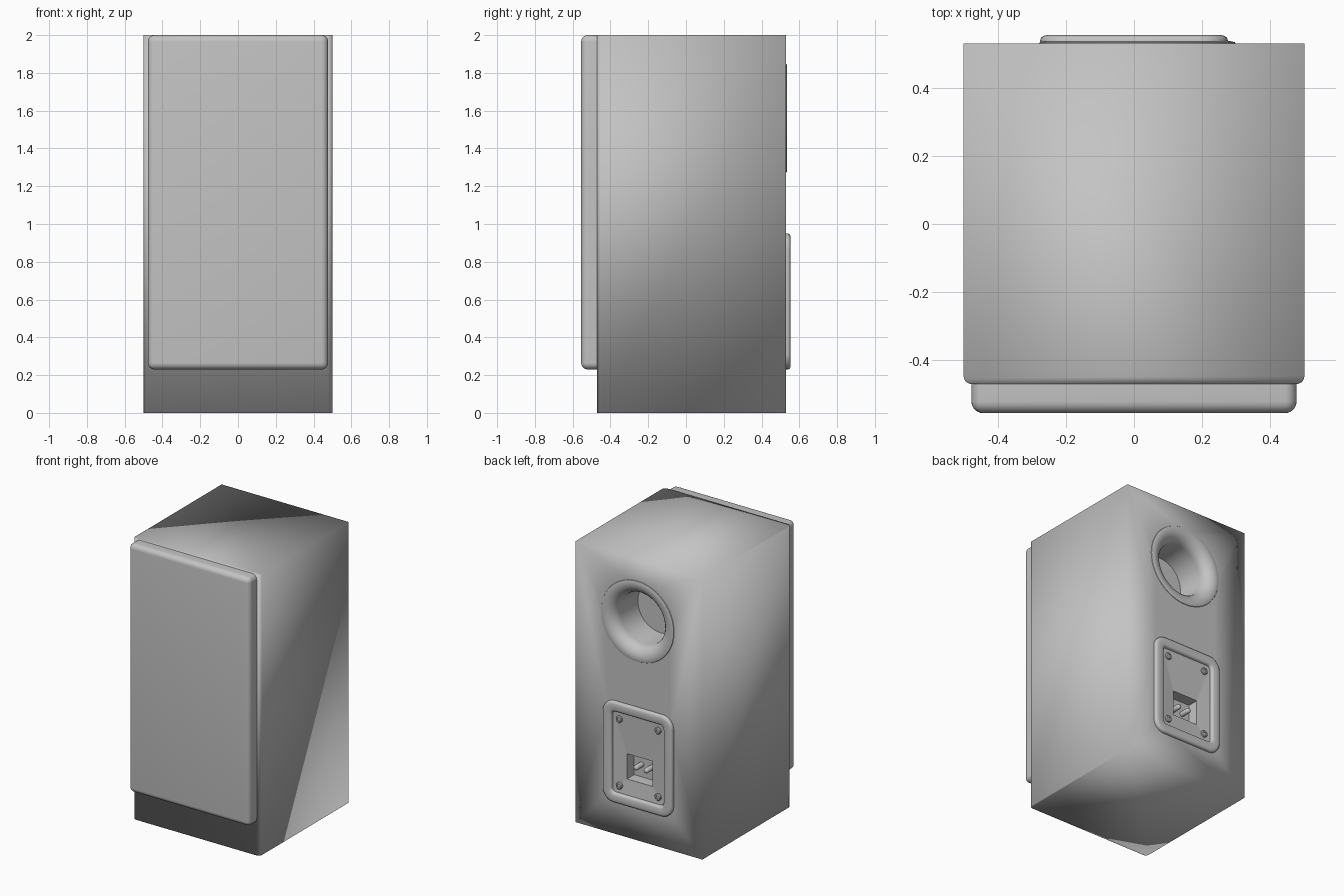
import bpy, bmesh
from math import sin, cos, pi, radians
from mathutils import Vector

cube = bpy.data.objects.get("Cube")
if cube:
    bpy.data.objects.remove(cube, do_unlink=True)

grey = bpy.data.materials.new("plain_grey")
grey.use_nodes = True
grey.diffuse_color = (0.55, 0.55, 0.55, 1)
grey.node_tree.nodes["Principled BSDF"].inputs["Base Color"].default_value = grey.diffuse_color

FRONT, BACK, TOP = -0.47, 0.53, 2.0


def finish(name, bm, angle=35):
    """Turn a bmesh into a shaded object; angle None smooths every edge."""
    mesh = bpy.data.meshes.new(name)
    bm.to_mesh(mesh)
    bm.free()
    mesh.materials.append(grey)
    obj = bpy.data.objects.new(name, mesh)
    bpy.context.collection.objects.link(obj)
    bpy.ops.object.select_all(action='DESELECT')
    obj.select_set(True)
    bpy.context.view_layer.objects.active = obj
    if angle is None:
        bpy.ops.object.shade_smooth()
    else:
        bpy.ops.object.shade_smooth_by_angle(angle=radians(angle))
    return obj


def ring(x, z, half_w, half_h, r, y, seg=6):
    """Rounded rectangle facing +y; a circle when r equals both halves."""
    pts = []
    for k, (su, sv) in enumerate([(1, 1), (-1, 1), (-1, -1), (1, -1)]):
        for i in range(seg + 1):
            a = (k + i / seg) * pi / 2
            u = su * (half_w - r) + r * cos(a)
            v = sv * (half_h - r) + r * sin(a)
            pts.append(Vector((x - u, y, z + v)))
    return pts


def circle(x, z, r, y, seg=6):
    return ring(x, z, r, r, r, y, seg)


def loft(name, loops):
    """Skin successive rings and cap the last one."""
    bm = bmesh.new()
    rows = [[bm.verts.new(p) for p in loop] for loop in loops]
    n = len(rows[0])
    for a, b in zip(rows, rows[1:]):
        for i in range(n):
            j = (i + 1) % n
            bm.faces.new((a[i], a[j], b[j], b[i]))
    bm.faces.new(rows[-1])
    bmesh.ops.remove_doubles(bm, verts=bm.verts, dist=1e-5)
    return finish(name, bm)


PORT_X, PORT_Z = 0.01, 1.56
PLATE_Z, SOCKET_Z = 0.59, 0.5

# Cabinet: upright box with softened front corners and openings in the back
bm = bmesh.new()
soft = 0.025
profile = [(0.5, BACK), (-0.5, BACK)]
for side in (-1, 1):
    start = pi if side < 0 else 1.5 * pi
    for i in range(6):
        a = start + i / 5 * pi / 2
        profile.append((side * (0.5 - soft) + soft * cos(a), FRONT + soft + soft * sin(a)))
low = [bm.verts.new((x, y, 0)) for x, y in profile]
high = [bm.verts.new((x, y, TOP)) for x, y in profile]
bm.faces.new(low[::-1])
bm.faces.new(high)
for i in range(1, len(profile)):
    j = (i + 1) % len(profile)
    bm.faces.new((low[i], low[j], high[j], high[i]))
back_edges = [bm.edges.get(pair) for pair in
              ((low[0], low[1]), (high[0], high[1]), (low[0], high[0]), (low[1], high[1]))]
port_hole = circle(PORT_X, PORT_Z, 0.265, BACK, 10)
plate_hole = ring(0, PLATE_Z, 0.25, 0.33, 0.05, BACK, 4)
for hole in (port_hole, plate_hole):
    pts = [p for i, p in enumerate(hole) if (p - hole[i - 1]).length > 1e-5]
    verts = [bm.verts.new(p) for p in pts]
    back_edges += [bm.edges.new((verts[i - 1], verts[i])) for i in range(len(verts))]
fill = bmesh.ops.triangle_fill(bm, use_beauty=True, edges=back_edges, normal=(0, 1, 0))
for f in fill["geom"]:
    if isinstance(f, bmesh.types.BMFace):
        f.normal_update()
        if f.normal.y < 0:
            f.normal_flip()
finish("cabinet", bm, None)

# Front grille: panel rounded everywhere but against the cabinet
bm = bmesh.new()
bmesh.ops.create_cube(bm, size=1)
depth, bottom = 0.085, 0.23
for v in bm.verts:
    v.co = (v.co.x * 0.954, FRONT + (v.co.y - 0.5) * depth,
            bottom + (v.co.z + 0.5) * (TOP - bottom))
edges = [e for e in bm.edges if any(v.co.y < FRONT - 0.01 for v in e.verts)]
bmesh.ops.bevel(bm, geom=edges, offset=0.035, segments=6, profile=0.5, affect='EDGES')
finish("front_grille", bm)

# Bass port: trumpet flare running into a blind tube
flare = [(0.288, 0.53), (0.286, 0.533), (0.275, 0.536), (0.255, 0.536), (0.235, 0.531),
         (0.215, 0.52), (0.198, 0.502), (0.188, 0.482), (0.185, 0.46), (0.18, 0.27)]
loft("bass_port", [circle(PORT_X, PORT_Z, r, y, 12) for r, y in flare])

# Terminal plate: rounded frame, sunken panel and a socket
frame = [(0, 0.53), (0, 0.54), (0.003, 0.547), (0.01, 0.552), (0.02, 0.554),
         (0.055, 0.554), (0.065, 0.55), (0.07, 0.543), (0.072, 0.532)]
loops = [ring(0, PLATE_Z, 0.275 - i, 0.36 - i, 0.085 - i * 0.8, y) for i, y in frame]
for y in (0.52, 0.44):
    loops.append(ring(0, SOCKET_Z, 0.1, 0.09, 0.004, y))
loft("terminal_plate", loops)

# Corner screws with a sunken drive
for sx in (-1, 1):
    for sz in (-1, 1):
        x, z = sx * 0.153, PLATE_Z + sz * 0.237
        steps = [(0.024, 0.515), (0.024, 0.538), (0.019, 0.544), (0.011, 0.544), (0.009, 0.538)]
        loft("plate_screw", [circle(x, z, r, y, 4) for r, y in steps])

# Two connector pins inside the socket
for x in (-0.04, 0.04):
    steps = [(0.018, 0.43), (0.018, 0.505), (0.014, 0.513), (0.007, 0.517)]
    loft("connector_pin", [circle(x, SOCKET_Z, r, y, 4) for r, y in steps])
